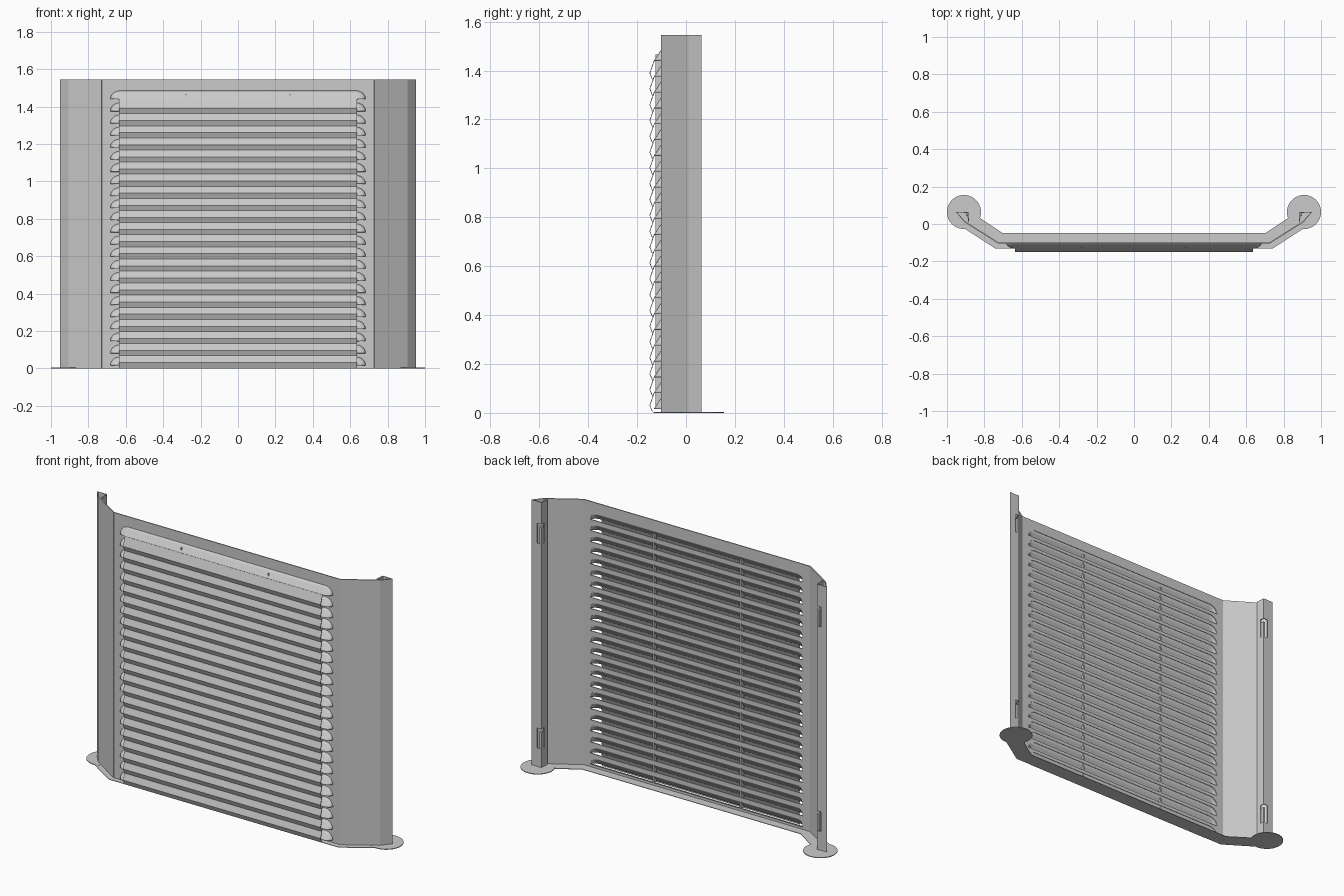
import bpy, bmesh, math
from mathutils import Vector

HEIGHT = 1.545
FRONT_Y = -0.10
LIP_Y = -0.13
PITCH = 0.0647
COUNT = 23
TOP = 1.485
RISE = 0.045          # height of each louvre opening
HALF = 0.635          # half width of the straight louvre part
END = 0.047           # extra width of the rounded ends
STEPS = 5

cube = bpy.data.objects.get("Cube")
if cube:
    bpy.data.objects.remove(cube, do_unlink=True)

grey = bpy.data.materials.new("light_grey_metal")
grey.use_nodes = True
grey.diffuse_color = (0.6, 0.6, 0.6, 1)
grey.node_tree.nodes["Principled BSDF"].inputs["Base Color"].default_value = (0.6, 0.6, 0.6, 1)


def finish(name, bm, thickness=0, smooth=False):
    bmesh.ops.remove_doubles(bm, verts=bm.verts, dist=1e-5)
    mesh = bpy.data.meshes.new(name)
    bm.to_mesh(mesh)
    bm.free()
    mesh.materials.append(grey)
    obj = bpy.data.objects.new(name, mesh)
    bpy.context.collection.objects.link(obj)
    if smooth:
        bpy.ops.object.select_all(action='DESELECT')
        obj.select_set(True)
        bpy.context.view_layer.objects.active = obj
        bpy.ops.object.shade_smooth_by_angle(angle=math.radians(30))
    if thickness:
        mod = obj.modifiers.new("thickness", 'SOLIDIFY')
        mod.thickness = thickness
        mod.offset = 0
    return obj


def grid(bm, rows):
    """Skin a list of equally long rows of points."""
    verts = [[bm.verts.new(p) for p in row] for row in rows]
    for a, b in zip(verts, verts[1:]):
        for i in range(len(a) - 1):
            bm.faces.new((a[i], a[i + 1], b[i + 1], b[i]))


def box(bm, centre, size):
    made = bmesh.ops.create_cube(bm, size=1)["verts"]
    for v in made:
        v.co = Vector(c * s for c, s in zip(v.co, size)) + Vector(centre)


def plate(bm, points, depth):
    """Horizontal slab standing on the ground."""
    face = bm.faces.new([bm.verts.new((x, y, 0)) for x, y in points])
    out = bmesh.ops.extrude_face_region(bm, geom=[face])["geom"]
    for v in out:
        if isinstance(v, bmesh.types.BMVert):
            v.co.z = depth
    bmesh.ops.recalc_face_normals(bm, faces=bm.faces)


def hood_row(top, t):
    """One arch of a louvre hood; t runs from the panel (0) to the lip (1)."""
    angle = t * math.pi / 2
    out, base = math.sin(angle), top - RISE
    right = []
    for i in range(STEPS + 1):
        phi = i / STEPS * math.pi / 2
        right.append((HALF + END * math.cos(phi) * math.cos(angle),
                      FRONT_Y + (LIP_Y - FRONT_Y) * out,
                      base + RISE * math.sin(phi) * (1 - out)))
    return right + [(-x, y, z) for x, y, z in reversed(right)]


tops = [TOP - i * PITCH for i in range(COUNT)]

# Front panel with arched openings
bm = bmesh.new()
W = 0.727
loops = [[(-W, FRONT_Y, 0), (W, FRONT_Y, 0), (W, FRONT_Y, HEIGHT), (-W, FRONT_Y, HEIGHT)]]
loops += [hood_row(top, 0) for top in tops]
for loop in loops:
    vs = [bm.verts.new(p) for p in loop]
    for a, b in zip(vs, vs[1:] + vs[:1]):
        bm.edges.new((a, b))
bmesh.ops.triangle_fill(bm, edges=bm.edges[:], use_beauty=True, normal=(0, -1, 0))
finish("front_panel", bm, 0.006)

# Louvre hoods with rounded ends
bm = bmesh.new()
for top in tops:
    grid(bm, [hood_row(top, i / STEPS) for i in range(STEPS + 1)])
bmesh.ops.remove_doubles(bm, verts=bm.verts, dist=1e-5)
bmesh.ops.recalc_face_normals(bm, faces=bm.faces)
finish("louvre_hoods", bm, 0.003, smooth=True)

# Folded slats hanging from the hood lips
bm = bmesh.new()
for top in tops[:-1]:
    lip = top - RISE
    profile = [(LIP_Y, lip), (-0.148, lip - 0.05), (-0.137, lip - 0.077)]
    grid(bm, [[(-HALF, y, z), (HALF, y, z)] for y, z in profile])
finish("louvre_slats", bm, 0.003)

# Vertical ribs behind the slats
bm = bmesh.new()
for side in (-1, 1):
    box(bm, (side * 0.28, -0.112, 0.74), (0.008, 0.026, 1.45))
finish("rear_ribs", bm)

# Side wing with folded post, mirrored to the other side
bm = bmesh.new()
fold = [(W, FRONT_Y), (0.905, 0.012), (0.948, 0.062), (0.888, 0.062), (0.885, 0.012)]
grid(bm, [[(x, y, 0), (x, y, HEIGHT)] for x, y in fold])
wing = finish("side_wings", bm, 0.006)

# Slots through the rear corner of each post
SLOTS = (0.17, 1.36)
bm = bmesh.new()
for z in SLOTS:
    box(bm, (0.888, 0.062, z), (0.05, 0.05, 0.115))
cutter = finish("slot_cutter", bm)
cutter.hide_render = True
cutter.hide_viewport = True
cutter.display_type = 'WIRE'
cut = wing.modifiers.new("slots", 'BOOLEAN')
cut.operation = 'DIFFERENCE'
cut.solver = 'EXACT'
cut.object = cutter
wing.modifiers.new("mirror", 'MIRROR')

# Hook tongues inside the slots
bm = bmesh.new()
for z in SLOTS:
    box(bm, (0.892, 0.052, z - 0.01), (0.014, 0.02, 0.095))
finish("hook_tongues", bm).modifiers.new("mirror", 'MIRROR')

# Base strip following the panel
bm = bmesh.new()
half = [(0.74, -0.132), (0.91, -0.022), (0.91, 0.066), (0.82, 0.03), (0.705, -0.047)]
plate(bm, half + [(-x, y) for x, y in reversed(half)], 0.003)
finish("base_strip", bm)

# Round feet
bm = bmesh.new()
for side in (-1, 1):
    bmesh.ops.create_cone(bm, cap_ends=True, segments=40, radius1=0.091, radius2=0.091, depth=0.004)
    for v in bm.verts:
        if abs(v.co.x) < 0.5:
            v.co += Vector((side * 0.909, 0.064, 0.002))
finish("round_feet", bm)
